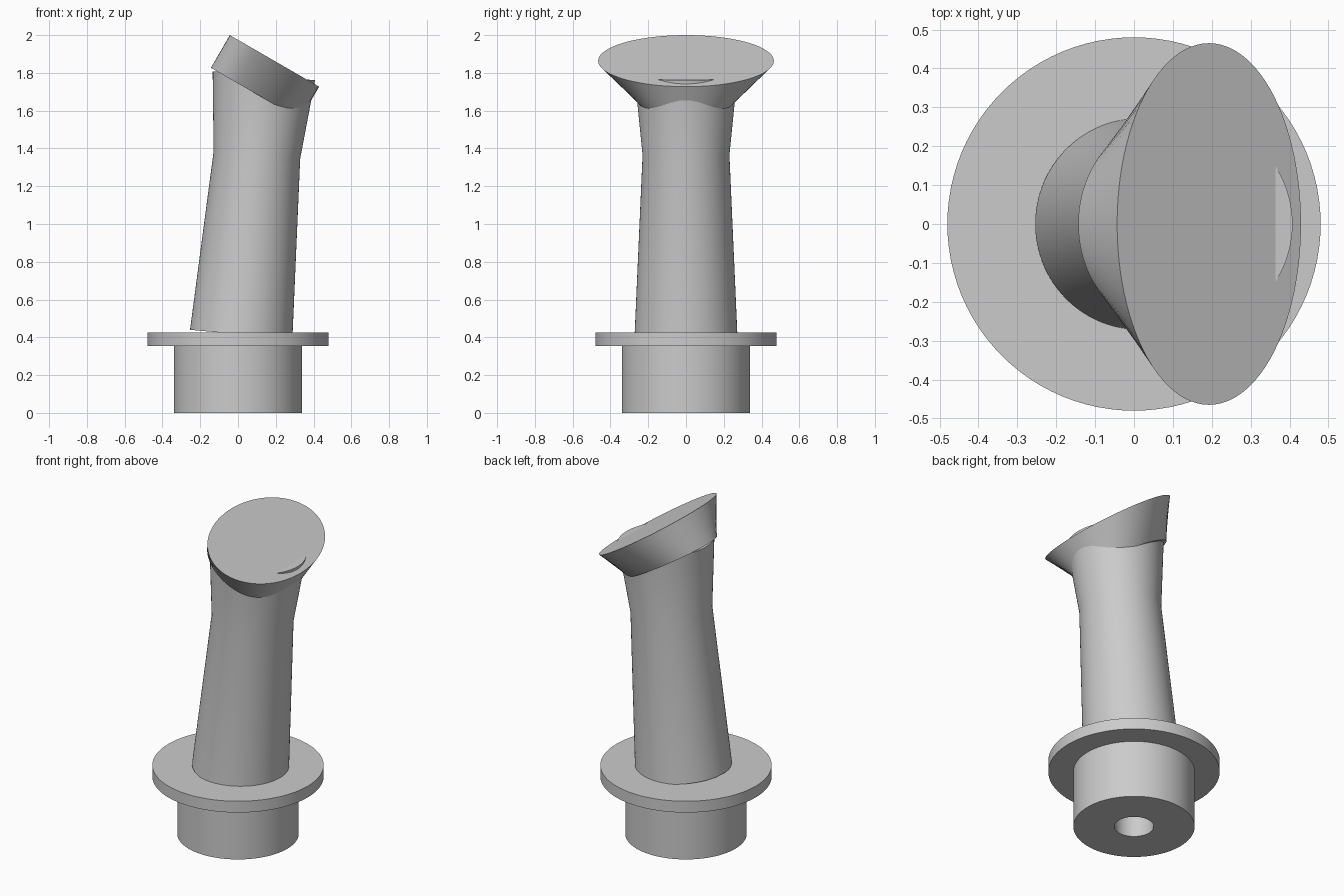
import bpy
import math
from mathutils import Matrix, Vector

cube = bpy.data.objects.get("Cube")
if cube:
    bpy.data.objects.remove(cube, do_unlink=True)

SIDES = 96

# Single plain grey finish
grey = bpy.data.materials.new("plain_grey")
grey.use_nodes = True
grey.diffuse_color = (0.6, 0.6, 0.6, 1)
grey.node_tree.nodes["Principled BSDF"].inputs["Base Color"].default_value = (0.6, 0.6, 0.6, 1)


def loft(name, rings, matrix=Matrix(), closed=False):
    """Join elliptical rings (x radius, y radius, height); cap the ends or close the loop."""
    verts, faces = [], []
    for rx, ry, z in rings:
        for i in range(SIDES):
            a = 2 * math.pi * i / SIDES
            verts.append(matrix @ Vector((rx * math.cos(a), ry * math.sin(a), z)))
    n = len(rings)
    for r in range(n if closed else n - 1):
        lo, hi = r * SIDES, (r + 1) % n * SIDES
        for i in range(SIDES):
            j = (i + 1) % SIDES
            faces.append((lo + i, lo + j, hi + j, hi + i))
    if not closed:
        faces.append(tuple(reversed(range(SIDES))))
        faces.append(tuple(range((n - 1) * SIDES, n * SIDES)))
    mesh = bpy.data.meshes.new(name)
    mesh.from_pydata(verts, [], faces)
    mesh.materials.append(grey)
    obj = bpy.data.objects.new(name, mesh)
    bpy.context.collection.objects.link(obj)
    bpy.ops.object.select_all(action='DESELECT')
    obj.select_set(True)
    bpy.context.view_layer.objects.active = obj
    bpy.ops.object.shade_smooth_by_angle(angle=math.radians(30))
    return obj


def tilted(x, z, degrees):
    return Matrix.Translation((x, 0, z)) @ Matrix.Rotation(math.radians(degrees), 4, 'Y')


# Flanged base with a central bore
base_profile = [(0.11, 0), (0.34, 0), (0.34, 0.355), (0.48, 0.355), (0.48, 0.425), (0.11, 0.425)]
loft("flanged_base", [(r, r, z) for r, z in base_profile], closed=True)

# Leaning shaft, narrowing to a waist and flaring again
shaft_profile = [(0.272, 0), (0.23, 0.953), (0.272, 1.374)]
loft("shaft", [(r, r, z) for r, z in shaft_profile], tilted(0.017, 0.416, 5))

# Slanted head, round below and widening sideways into an oval
loft("head", [(0.273, 0.273, -0.2), (0.273, 0.465, 0)], tilted(0.193, 1.8635, 30))
